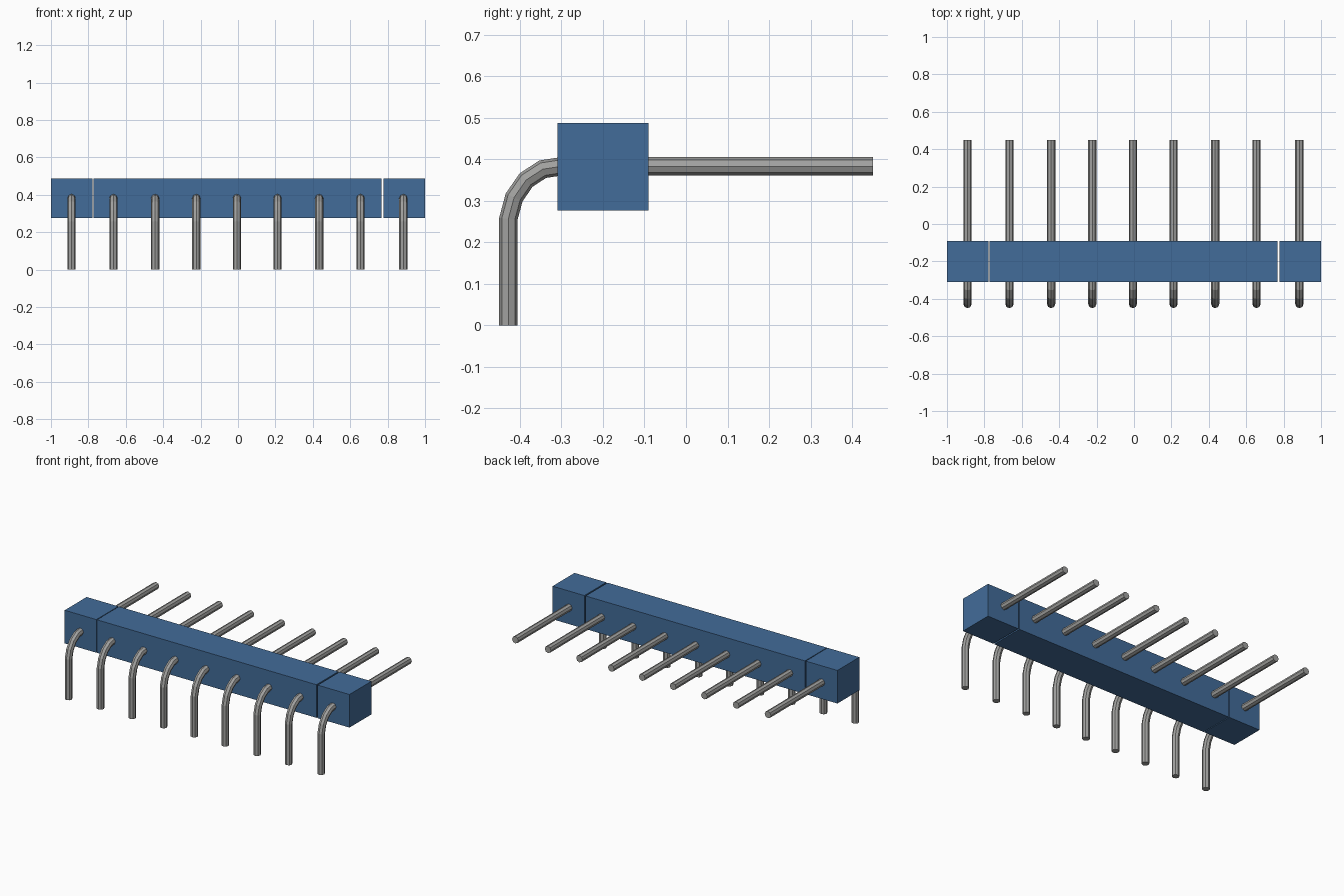
import bpy, bmesh, math
from mathutils import Vector

cube = bpy.data.objects.get("Cube")
if cube:
    bpy.data.objects.remove(cube, do_unlink=True)


def material(name, color, metallic=0.0):
    m = bpy.data.materials.new(name)
    m.use_nodes = True
    m.diffuse_color = (*color, 1)
    bsdf = m.node_tree.nodes["Principled BSDF"]
    bsdf.inputs["Base Color"].default_value = (*color, 1)
    bsdf.inputs["Roughness"].default_value = 0.5
    return m


BLUE = material("blue_plastic", (0.055, 0.15, 0.32))
STEEL = material("grey_metal", (0.36, 0.36, 0.35))


def add_object(name, bm, mat):
    bmesh.ops.recalc_face_normals(bm, faces=bm.faces)
    mesh = bpy.data.meshes.new(name)
    bm.to_mesh(mesh)
    bm.free()
    mesh.materials.append(mat)
    obj = bpy.data.objects.new(name, mesh)
    bpy.context.collection.objects.link(obj)
    return obj


def block(name, x0, x1, y0, y1, z0, z1):
    bm = bmesh.new()
    bmesh.ops.create_cube(bm, size=1)
    bmesh.ops.scale(bm, vec=(x1 - x0, y1 - y0, z1 - z0), verts=bm.verts)
    bmesh.ops.translate(bm, vec=((x0 + x1) / 2, (y0 + y1) / 2, (z0 + z1) / 2), verts=bm.verts)
    return add_object(name, bm, BLUE)


def bent_pin(name, x, path, radius, sides=8):
    """Sweep a polygon along a path lying in the YZ plane, with mitred bends."""
    bm = bmesh.new()
    pts = [Vector((x, y, z)) for y, z in path]
    side = Vector((1, 0, 0))
    rings = []
    for i, p in enumerate(pts):
        d_in = (p - pts[max(i - 1, 0)]).normalized()
        d_out = (pts[min(i + 1, len(pts) - 1)] - p).normalized()
        tangent = (d_in + d_out).normalized()
        up = tangent.cross(side)
        mitre = 1 / max(tangent.dot(d_out if d_out.length else d_in), 0.5)
        ring = []
        for k in range(sides):
            a = 2 * math.pi * k / sides
            ring.append(bm.verts.new(p + side * radius * math.cos(a)
                                     + up * radius * mitre * math.sin(a)))
        rings.append(ring)
    for a, b in zip(rings, rings[1:]):
        for k in range(sides):
            n = (k + 1) % sides
            bm.faces.new((a[k], a[n], b[n], b[k]))
    bm.faces.new(rings[0])
    bm.faces.new(rings[-1])
    return add_object(name, bm, STEEL)


# Housing: two end blocks and one long middle block, with hairline gaps
Y0, Y1, Z0, Z1 = -0.31, -0.09, 0.277, 0.487
block("housing_right_end", -1.0, -0.778, Y0, Y1, Z0, Z1)
block("housing_middle", -0.773, 0.768, Y0, Y1, Z0, Z1)
block("housing_left_end", 0.777, 1.0, Y0, Y1, Z0, Z1)

# Right-angle pins: down leg, rounded bend, straight run through the housing
PIN_PATH = [(-0.428, 0.0), (-0.428, 0.256), (-0.414, 0.308), (-0.385, 0.35),
            (-0.345, 0.376), (-0.30, 0.383), (0.45, 0.383)]
PIN_X = [-0.89, -0.666, -0.443, -0.223, -0.006, 0.211, 0.434, 0.655, 0.884]
for i, x in enumerate(PIN_X):
    bent_pin(f"pin_{i + 1}", x, PIN_PATH, 0.022)
